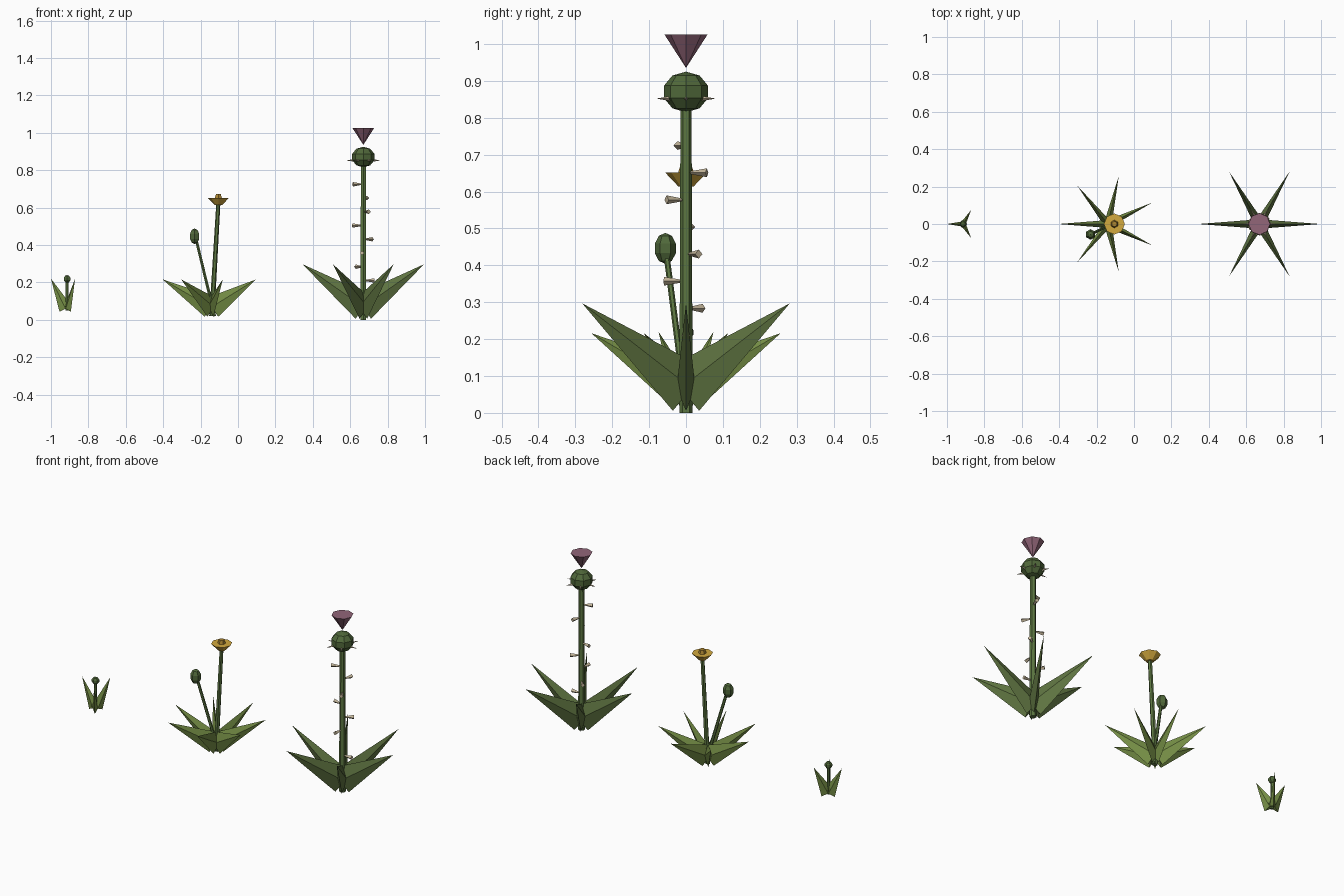
import bpy, bmesh, math
from mathutils import Vector, Matrix

if "Cube" in bpy.data.objects:
    bpy.data.objects.remove(bpy.data.objects["Cube"])


def material(name, r, g, b):
    m = bpy.data.materials.new(name)
    lin = [((c / 255 + 0.055) / 1.055) ** 2.4 for c in (r, g, b)]
    m.diffuse_color = (*lin, 1)
    m.use_nodes = True
    m.node_tree.nodes["Principled BSDF"].inputs["Base Color"].default_value = m.diffuse_color
    return m


DARK_LEAF = material("dark leaf green", 95, 116, 65)
LIGHT_LEAF = material("light leaf green", 118, 143, 70)
STEM = material("stem green", 92, 118, 65)
BUD = material("bud green", 80, 104, 58)
MAUVE = material("mauve", 146, 102, 121)
YELLOW = material("yellow", 212, 170, 62)
GOLD = material("dark gold", 172, 134, 50)
TAN = material("tan", 198, 184, 156)


def finish(bm, name, mat):
    bmesh.ops.remove_doubles(bm, verts=bm.verts, dist=1e-5)
    bmesh.ops.recalc_face_normals(bm, faces=bm.faces)
    me = bpy.data.meshes.new(name)
    bm.to_mesh(me)
    bm.free()
    me.materials.append(mat)
    ob = bpy.data.objects.new(name, me)
    bpy.context.collection.objects.link(ob)
    return ob


def taper(name, mat, p0, p1, r0, r1, sides=8, flat=1.0):
    """Tapered prism from p0 to p1; flat squeezes it sideways."""
    p0, p1 = Vector(p0), Vector(p1)
    d = (p1 - p0).normalized()
    side = d.cross(Vector((0, 0, 1)))
    side = side.normalized() if side.length > 1e-4 else Vector((1, 0, 0))
    up = side.cross(d)
    rot = Matrix((side * flat, up, d)).transposed().to_4x4()
    bm = bmesh.new()
    bmesh.ops.create_cone(bm, cap_ends=True, segments=sides, radius1=r0, radius2=r1,
                          depth=(p1 - p0).length,
                          matrix=Matrix.Translation((p0 + p1) / 2) @ rot)
    return finish(bm, name, mat)


def ball(name, mat, loc, r, rz, seg=8, rings=5):
    bm = bmesh.new()
    bmesh.ops.create_uvsphere(bm, u_segments=seg, v_segments=rings, radius=1,
                              matrix=Matrix.Translation(loc) @ Matrix.Diagonal((r, r, rz, 1)))
    return finish(bm, name, mat)


def around(cx, r, z, a):
    return (cx + r * math.cos(a), r * math.sin(a), z)


def rosette(name, mat, cx, count, tip, root, width, flat):
    """Ring of blade leaves; tip and root are (radius, height)."""
    for i in range(count):
        a = math.pi + i * math.tau / count
        taper(f"{name}_{i + 1}", mat, around(cx, *root, a), around(cx, *tip, a),
              width, 0, 4, flat)


# Tall thorny plant
TX = 0.67
rosette("tall_leaf", DARK_LEAF, TX, 6, (0.325, 0.297), (-0.002, 0.067), 0.075, 0.34)
taper("tall_stem", STEM, (TX, 0, 0), (TX, 0, 0.84), 0.018, 0.015, 6)
ball("tall_bulb", BUD, (TX, 0, 0.87), 0.0627, 0.055)
taper("tall_blossom", MAUVE, (TX, 0, 0.935), (TX, 0, 1.025), 0, 0.058, 8)
for i in range(8):  # thorns winding up the stem
    a, z = i * 2.3, 0.21 + i * 0.0735
    taper(f"thorn_{i + 1}", TAN, around(TX, 0.06, z, a), around(TX, 0.008, z, a), 0.012, 0.003, 4)
for i in range(6):  # spikes on the bulb
    a = i * math.tau / 6
    taper(f"bulb_spike_{i + 1}", TAN, around(TX, 0.048, 0.852, a),
          around(TX, 0.093, 0.852, a), 0.007, 0, 4)

# Yellow flowering plant
FX, HX = -0.14, -0.105
rosette("flower_leaf", LIGHT_LEAF, FX, 7, (0.263, 0.216), (0.008, 0.068), 0.06, 0.34)
taper("flower_stem", STEM, (FX, 0, 0.02), (HX, 0, 0.625), 0.014, 0.011, 6)
taper("flower_head", YELLOW, (HX, 0, 0.613), (HX, 0, 0.651), 0.02, 0.056, 8)
taper("flower_center", GOLD, (HX, 0, 0.649), (HX, 0, 0.672), 0.022, 0.015, 6)
taper("bud_stem", STEM, (-0.125, 0, 0.02), (-0.224, -0.053, 0.43), 0.009, 0.008, 6)
ball("flower_bud", BUD, (-0.232, -0.056, 0.446), 0.03, 0.042, 6, 5)

# Small sprout
SX = -0.914
rosette("sprout_leaf", LIGHT_LEAF, SX, 3, (0.086, 0.22), (0.008, 0.059), 0.036, 0.36)
taper("sprout_stem", STEM, (SX, 0, 0.05), (SX, 0, 0.205), 0.009, 0.008, 6)
ball("sprout_bud", BUD, (SX, 0, 0.218), 0.021, 0.021, 6, 5)
